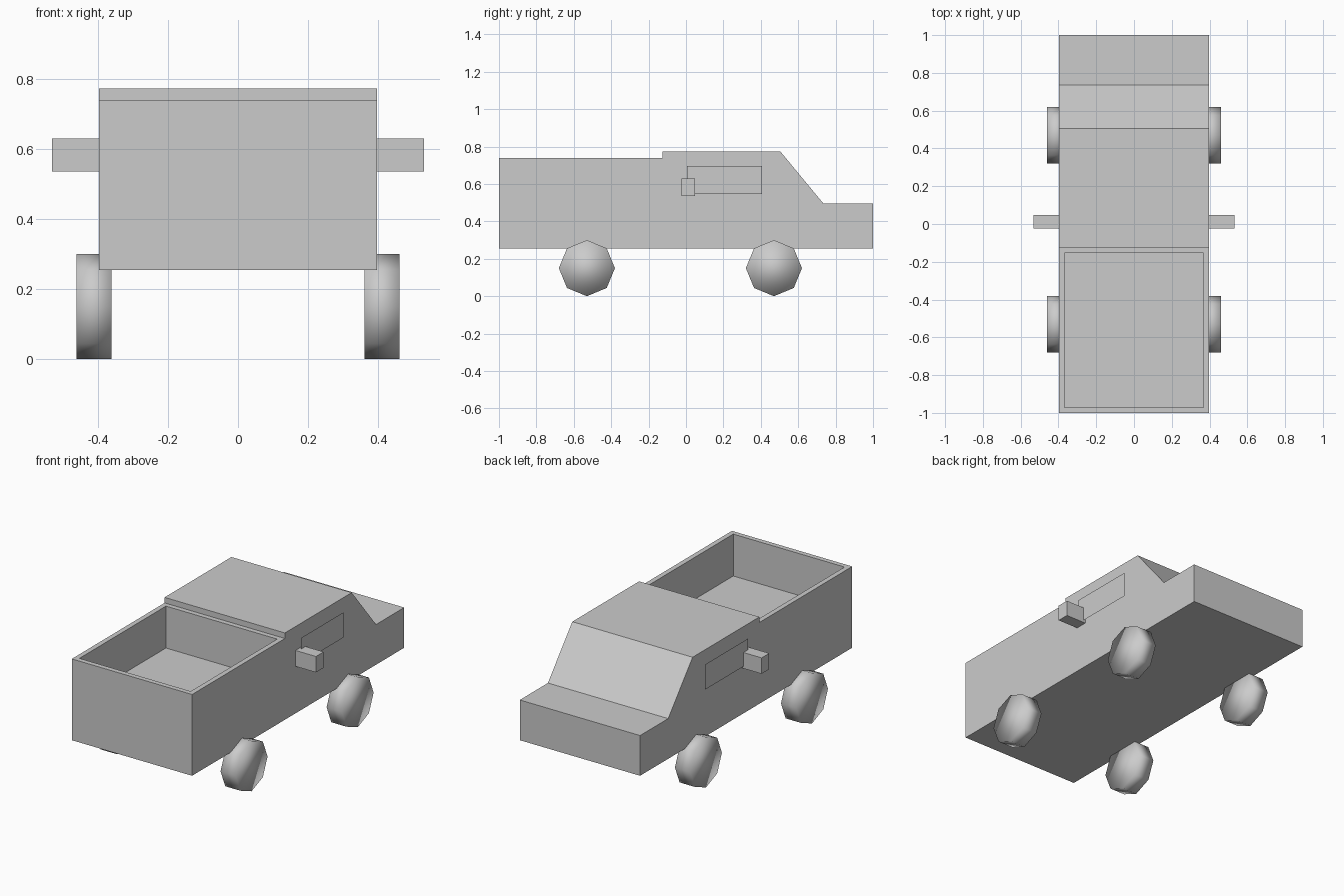
import bpy, bmesh, math
from mathutils import Matrix

if "Cube" in bpy.data.objects:
    bpy.data.objects.remove(bpy.data.objects["Cube"])

W = 0.397  # half width of the body


def finish(bm, name, smooth=False):
    bmesh.ops.recalc_face_normals(bm, faces=bm.faces)
    for f in bm.faces:
        f.smooth = smooth
    me = bpy.data.meshes.new(name)
    bm.to_mesh(me)
    bm.free()
    ob = bpy.data.objects.new(name, me)
    bpy.context.collection.objects.link(ob)
    return ob


# Body: side profile (y, z) extruded across the width
profile = [(-1, 0.255), (1, 0.255), (1, 0.495), (0.735, 0.495),
           (0.505, 0.773), (-0.125, 0.773), (-0.125, 0.74), (-1, 0.74)]
bm = bmesh.new()
side = bm.faces.new([bm.verts.new((-W, y, z)) for y, z in profile])
ext = bmesh.ops.extrude_face_region(bm, geom=[side])
new_verts = [g for g in ext["geom"] if isinstance(g, bmesh.types.BMVert)]
bmesh.ops.translate(bm, verts=new_verts, vec=(2 * W, 0, 0))
bmesh.ops.recalc_face_normals(bm, faces=bm.faces)

# Cargo bed: inset the rear deck and sink it
deck = next(f for f in bm.faces if all(abs(v.co.z - 0.74) < 1e-4 for v in f.verts))
bmesh.ops.inset_individual(bm, faces=[deck], thickness=0.042)
floor = bmesh.ops.extrude_discrete_faces(bm, faces=[deck])["faces"][0]
bmesh.ops.translate(bm, verts=floor.verts, vec=(0, 0, -0.25))
finish(bm, "body")

for s, label in ((-1, "left"), (1, "right")):
    # Wheels: eight-sided, smooth shaded
    for y, end in ((-0.53, "front"), (0.47, "back")):
        bm = bmesh.new()
        bmesh.ops.create_cone(bm, cap_ends=True, segments=8, radius1=0.15,
                              radius2=0.15, depth=0.1,
                              matrix=Matrix.Translation((s * 0.411, y, 0.15))
                              @ Matrix.Rotation(math.pi / 2, 4, "Y"))
        finish(bm, f"wheel_{end}_{label}", smooth=True)

    # Side mirror block
    bm = bmesh.new()
    bmesh.ops.create_cube(bm, size=1, matrix=Matrix.Translation((s * 0.459, 0.011, 0.583))
                          @ Matrix.Diagonal((0.146, 0.072, 0.095, 1)))
    finish(bm, f"mirror_{label}")

    # Side window: thin panel just off the body
    bm = bmesh.new()
    x = s * 0.412
    corners = [(0.005, 0.547), (0.407, 0.547), (0.407, 0.697), (0.005, 0.697)]
    bm.faces.new([bm.verts.new((x, y, z)) for y, z in corners[::s]])
    finish(bm, f"window_{label}")
